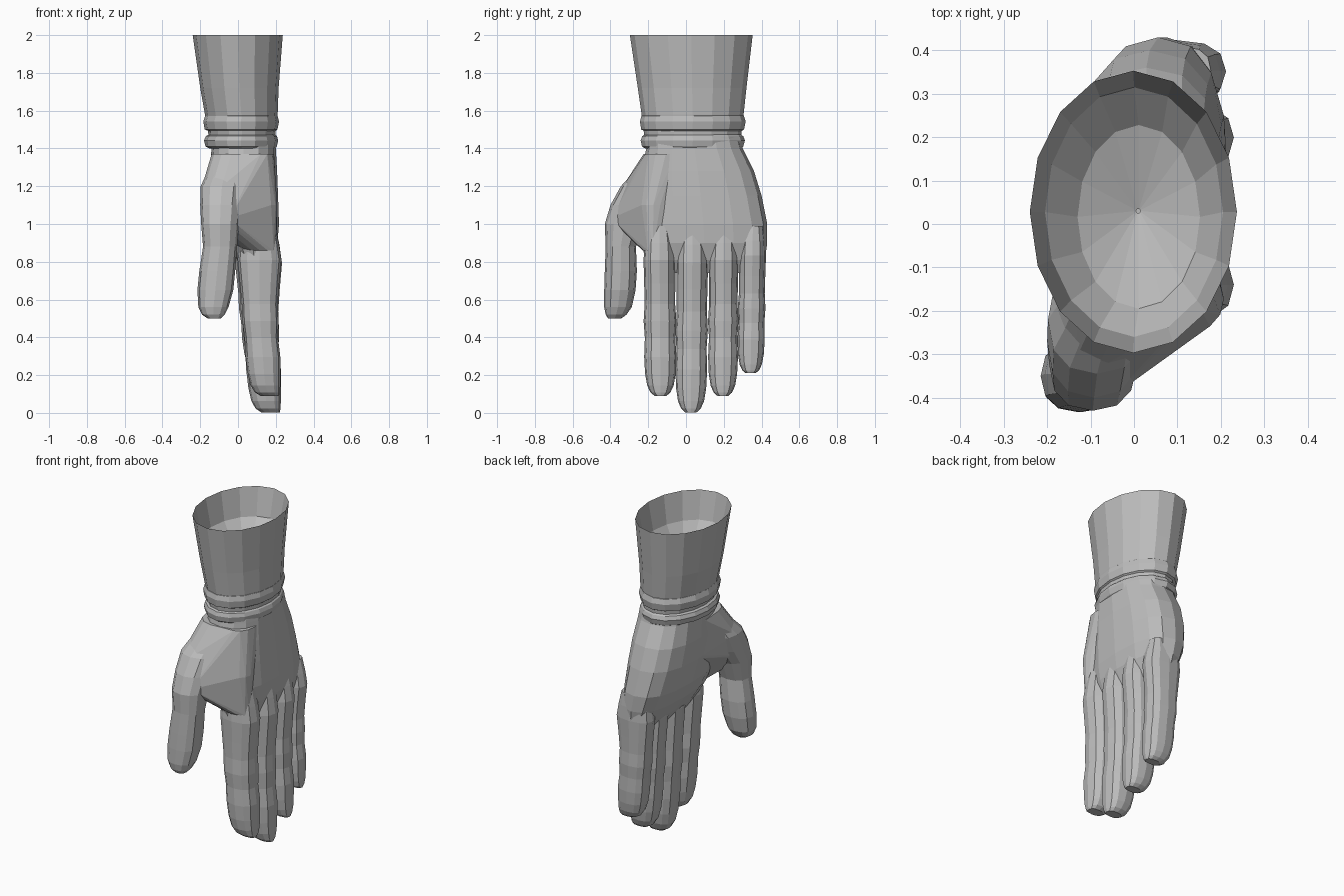
import bpy, bmesh
from math import cos, sin, pi, copysign

old = bpy.data.objects.get("Cube")
if old:
    bpy.data.objects.remove(old, do_unlink=True)

GREY = (0.5, 0.5, 0.5, 1)
mat = bpy.data.materials.new("glove_grey")
mat.use_nodes = True
mat.diffuse_color = GREY
mat.node_tree.nodes["Principled BSDF"].inputs["Base Color"].default_value = GREY


def loft(name, rings, sides=16, power=1.0, caps=True, hull=False):
    """Skin horizontal rings given as (z, x min, x max, y min, y max)."""
    bm = bmesh.new()
    loops = []
    for z, xa, xb, ya, yb in rings:
        loop = []
        for i in range(sides):
            a = 2 * pi * i / sides
            c, s = [copysign(abs(v) ** power, v) for v in (cos(a), sin(a))]
            loop.append(bm.verts.new(((xa + xb + (xb - xa) * c) / 2,
                                      (ya + yb + (yb - ya) * s) / 2, z)))
        loops.append(loop)
    if hull:
        res = bmesh.ops.convex_hull(bm, input=bm.verts)
        inner = [v for v in res["geom_interior"] if isinstance(v, bmesh.types.BMVert)]
        bmesh.ops.delete(bm, geom=inner, context="VERTS")
    else:
        for lo, hi in zip(loops, loops[1:]):
            for i in range(sides):
                j = (i + 1) % sides
                bm.faces.new((lo[i], hi[i], hi[j], lo[j]))
        if caps:
            bm.faces.new(loops[0])
            bm.faces.new(loops[-1][::-1])
    bmesh.ops.recalc_face_normals(bm, faces=bm.faces)
    mesh = bpy.data.meshes.new(name)
    bm.to_mesh(mesh)
    bm.free()
    mesh.materials.append(mat)
    ob = bpy.data.objects.new(name, mesh)
    bpy.context.collection.objects.link(ob)
    return ob


def tube(name, stations, sides=10):
    """Loft from (z, centre x, centre y, x radius, y radius)."""
    return loft(name, [(z, x - rx, x + rx, y - ry, y + ry)
                       for z, x, y, rx, ry in stations], sides, 0.85)


def finger(name, y_base, y_tip, half, tip, back):
    """Finger with swollen joints; the pad curves back towards the nail."""
    top = 0.99
    # share of length, width, pad depth, back inset
    shape = [(0, .75, .16, .035), (.10, .92, .225, .014), (.20, 1.0, .232, 0),
             (.34, .97, .22, .012), (.46, .95, .21, .02), (.56, 1.02, .207, .016),
             (.66, .95, .195, .018), (.77, 1.0, .19, .006), (.87, .95, .178, .006),
             (.94, .82, .162, .006), (.98, .62, .14, .008), (1, .36, .11, .012)]
    rings = []
    for f, w, depth, inset in shape:
        y = y_base + (y_tip - y_base) * f
        rings.append((top + (tip - top) * f, back - depth, back - inset,
                      y - half * w, y + half * w))
    return loft(name, rings, 12, 0.82)


# Flared cuff with a steep inner wall and a hollowed floor
cuff = loft("cuff", [
    (1.42, -.15, .195, -.215, .29), (1.50, -.16, .20, -.225, .295),
    (1.58, -.175, .21, -.235, .305),
    (1.72, -.20, .215, -.255, .32), (2.0, -.24, .237, -.297, .353),
    (1.83, -.205, .205, -.26, .315), (1.75, -.13, .152, -.195, .228),
    (1.69, .005, .015, .025, .035)], caps=False)

# Two raised wrist straps
for label, z, height, g in (("upper_strap", 1.50, .085, .004), ("lower_strap", 1.41, .065, 0)):
    loft(label, [
        (z - .01, -.15, .195, -.215, .29), (z, -.172 - g, .205 + g, -.233 - g, .303 + g),
        (z + height * .5, -.18 - g, .213 + g, -.24 - g, .312 + g),
        (z + height * .85, -.17 - g, .206 + g, -.232 - g, .303 + g),
        (z + height, -.15, .195, -.215, .29)])

# Palm and back of the hand
hand = loft("hand", [
    (1.46, -.14, .195, -.205, .285), (1.40, -.14, .20, -.21, .30),
    (1.28, -.15, .207, -.235, .36), (1.15, -.14, .212, -.245, .40),
    (1.0, -.105, .217, -.245, .43), (.90, -.06, .209, -.235, .43),
    (.81, -.005, .18, -.215, .418), (.74, .045, .14, -.18, .39)], 16, 0.8)

# Thumb, the skin between thumb and palm, and the four fingers
parts = [
    loft("thumb_web", [
        (1.37, -.14, .07, -.225, 0), (1.2, -.19, .02, -.335, -.1),
        (1.03, -.185, 0, -.405, -.25), (1.37, .05, .19, -.215, 0),
        (1.1, .08, .207, -.245, -.1), (.86, .03, .20, -.23, -.12),
        (1.36, -.14, .1, -.1, .12), (1.15, -.135, .1, -.1, .16)], 12, hull=True),
    tube("thumb", [
        (1.30, -.06, -.15, .09, .10), (1.2, -.085, -.22, .113, .125),
        (1.1, -.092, -.27, .108, .13), (1.0, -.095, -.325, .10, .105),
        (.88, -.095, -.345, .09, .08), (.75, -.11, -.345, .095, .085),
        (.65, -.12, -.35, .095, .083), (.56, -.13, -.36, .08, .073),
        (.52, -.13, -.37, .06, .055), (.50, -.125, -.378, .035, .035)], 12),
    finger("index_finger", -.141, -.135, .085, .09, .23),
    finger("middle_finger", .035, .026, .084, .003, .233),
    finger("ring_finger", .20, .195, .079, .09, .23),
    finger("little_finger", .354, .342, .072, .21, .212),
]

# Fuse everything into one skin
for part in parts:
    mod = hand.modifiers.new(part.name, "BOOLEAN")
    mod.operation = "UNION"
    mod.solver = "EXACT"
    mod.object = part
    bpy.context.view_layer.objects.active = hand
    bpy.ops.object.modifier_apply(modifier=mod.name)
    bpy.data.objects.remove(part, do_unlink=True)
